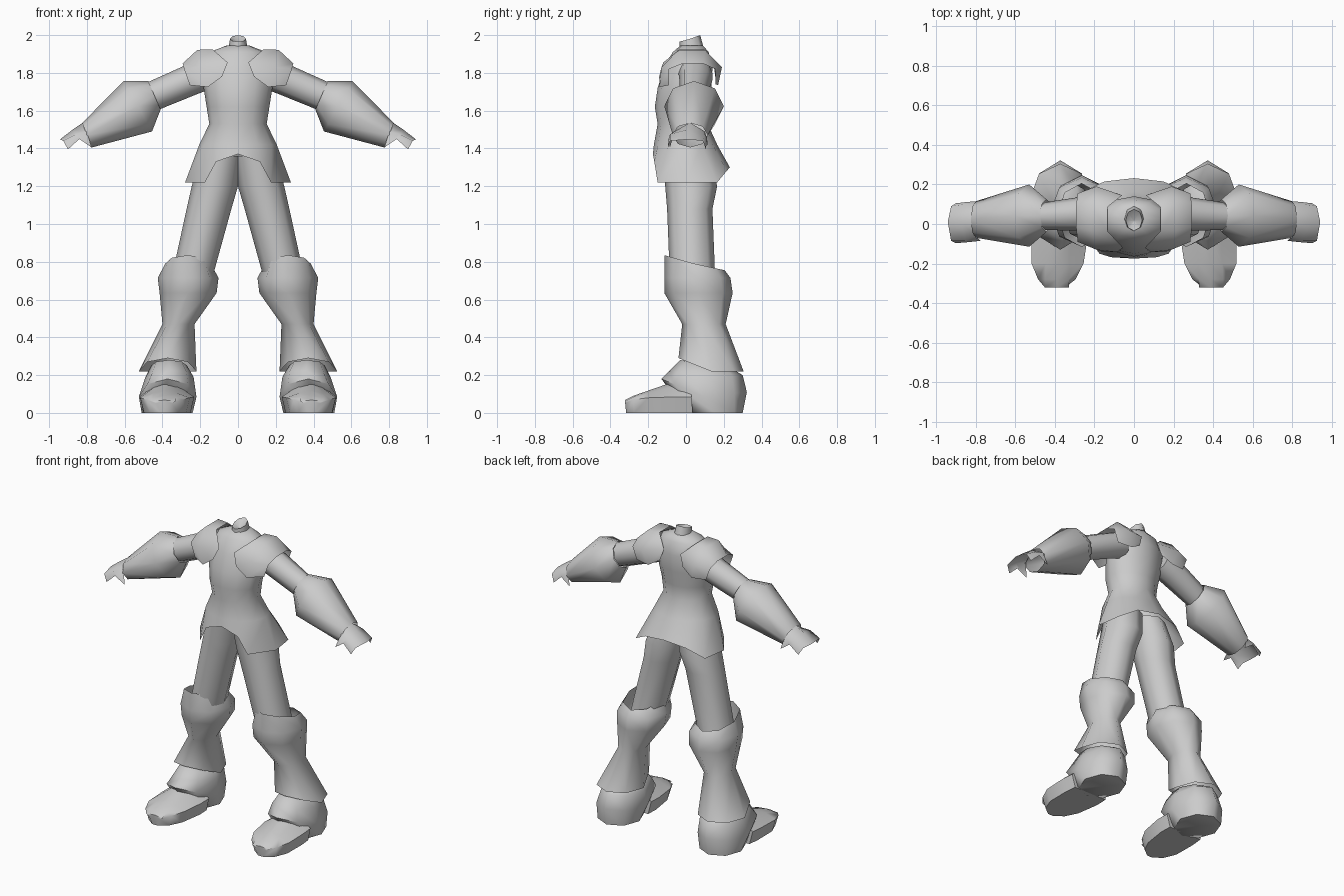
import bpy, bmesh
from math import sin, cos, pi, radians
from mathutils import Vector


def loft(name, rows, closed=True, cap_start=False, cap_end=False, mirror=True):
    """Skin a list of point rows into a smooth low-poly surface."""
    bm = bmesh.new()
    vs = [[bm.verts.new(p) for p in row] for row in rows]
    n = len(rows[0])
    for a, b in zip(vs, vs[1:]):
        for i in range(n if closed else n - 1):
            j = (i + 1) % n
            bm.faces.new((a[i], a[j], b[j], b[i]))
    if cap_start:
        bm.faces.new(vs[0][::-1])
    if cap_end:
        bm.faces.new(vs[-1])
    bmesh.ops.recalc_face_normals(bm, faces=bm.faces)
    for f in bm.faces:
        f.smooth = True
    me = bpy.data.meshes.new(name)
    bm.to_mesh(me)
    bm.free()
    me.set_sharp_from_angle(angle=radians(65))
    ob = bpy.data.objects.new(name, me)
    bpy.context.collection.objects.link(ob)
    if mirror:
        ob.modifiers.new("Mirror", 'MIRROR').use_axis[0] = True
    return ob


def ring(x0, x1, yf, yb, zf, zs=None, zb=None, n=8):
    """Level oval starting at the front; height may differ at front, side and back."""
    zs = zf if zs is None else zs
    zb = zs if zb is None else zb
    pts = []
    for i in range(n):
        t = 2 * pi * i / n
        s, c = sin(t), cos(t)
        z = zs + (zf - zs) * c if c > 0 else zs - (zb - zs) * c
        pts.append(((x0 + x1) / 2 + (x1 - x0) / 2 * s,
                    (yf + yb) / 2 - (yb - yf) / 2 * c, z))
    return pts


def arm_ring(top, bottom, y0, y1, n=8):
    """Oval across the arm, given its top and bottom (x, z) and its y range."""
    a = Vector((top[0], (y0 + y1) / 2, top[1]))
    b = Vector((bottom[0], (y0 + y1) / 2, bottom[1]))
    mid, up, side = (a + b) / 2, (a - b) / 2, Vector((0, (y1 - y0) / 2, 0))
    return [mid + up * cos(2 * pi * i / n) + side * sin(2 * pi * i / n) for i in range(n)]


# Tunic: notched hem, then level rings up to the collar
half = [(0, -.175, 1.37), (.115, -.168, 1.33), (.175, -.15, 1.22), (.28, 0, 1.22),
        (.255, .165, 1.22), (.15, .215, 1.28), (0, .232, 1.3)]
hem = half + [(-x, y, z) for x, y, z in half[5:0:-1]]
body = [(1.42, .205, -.17, .165), (1.53, .152, -.15, .115), (1.62, .166, -.165, .12),
        (1.72, .182, -.15, .135), (1.83, .185, -.115, .14), (1.91, .15, -.07, .12),
        (1.945, .06, -.03, .09)]
loft("tunic", [hem] + [ring(-w, w, f, b, z, n=12) for z, w, f, b in body],
     cap_end=True, mirror=False)

# Neck stump with a sunken top
loft("neck", [ring(-.055, .055, -.035, .1, 1.91, n=8),
              ring(-.042, .042, -.035, .075, 1.965, 1.98, 2.0),
              ring(-.005, .005, .01, .02, 1.955)], cap_end=True, mirror=False)

# Shoulder guards: inner edge, crown, outer edge
loft("shoulder_guard", [
    [(.085, -.142, 1.78), (.055, -.12, 1.855), (.135, -.035, 1.925),
     (.135, .085, 1.925), (.06, .145, 1.855), (.085, .155, 1.78)],
    [(.16, -.14, 1.725), (.19, -.13, 1.83), (.215, -.035, 1.922),
     (.215, .1, 1.922), (.19, .19, 1.83), (.16, .17, 1.735)],
    [(.255, -.09, 1.735), (.285, -.09, 1.82), (.293, -.015, 1.85),
     (.293, .09, 1.85), (.285, .155, 1.82), (.255, .155, 1.74)]], closed=False)

# Upper arm
loft("upper_arm", [arm_ring((.19, 1.88), (.13, 1.72), -.04, .14),
                   arm_ring((.29, 1.835), (.21, 1.69), -.035, .14),
                   arm_ring((.48, 1.75), (.42, 1.605), -.03, .11)],
     cap_start=True, cap_end=True)

# Flared gauntlet
loft("gauntlet", [arm_ring((.475, 1.757), (.41, 1.605), -.04, .125),
                  arm_ring((.605, 1.757), (.455, 1.49), -.115, .2),
                  arm_ring((.825, 1.535), (.775, 1.405), -.07, .115)])

# Hand: open-bottomed mitten shell
loft("hand", [
    [(.775, -.085, 1.405), (.80, -.06, 1.49), (.82, .02, 1.537), (.80, .10, 1.49), (.775, .115, 1.405)],
    [(.84, -.092, 1.45), (.855, -.085, 1.475), (.875, .01, 1.50), (.855, .10, 1.475), (.84, .112, 1.45)],
    [(.90, -.097, 1.395), (.925, -.085, 1.44), (.942, .01, 1.448), (.925, .09, 1.44), (.90, .105, 1.395)]],
    closed=False)

# Trouser legs
loft("thigh", [ring(.14, .355, -.085, .155, .70),
               ring(.035, .272, -.10, .14, 1.08),
               ring(.0, .245, -.11, .165, 1.2),
               ring(-.02, .2, -.12, .13, 1.36)], cap_start=True, cap_end=True)

# Tall boot: tilted knee rim, knee bulge, narrow shin, flared hem
loft("boot_shaft", [ring(.145, .385, -.115, .205, .835, .79, .755),
                    ring(.103, .425, -.115, .235, .715),
                    ring(.113, .415, -.115, .247, .635),
                    ring(.23, .40, -.02, .21, .47),
                    ring(.22, .525, -.04, .305, .29, .22, .22)])

# Heel and ankle wrap
loft("boot_heel", [ring(.27, .46, -.03, .25, .28, .25, .23),
                   ring(.235, .49, -.085, .30, .225, .19, .2),
                   ring(.22, .525, -.13, .322, .18, .085, .11),
                   ring(.24, .51, .0, .30, 0)], cap_start=True, cap_end=True)

# Toe cap: sections running forward
toe = [(.03, .235, .512, .085, .19), (-.05, .232, .52, .085, .17),
       (-.2, .255, .518, .08, .118), (-.28, .295, .485, .07, .09),
       (-.322, .35, .43, .05, .068)]
loft("boot_toe", [[(x0 + .02, y + .005, 0), (x0, y, s), ((x0 + x1) / 2 - .06, y, (s + 2 * t) / 3),
                   ((x0 + x1) / 2, y, t), ((x0 + x1) / 2 + .06, y, (s + 2 * t) / 3),
                   (x1, y, s), (x1 - .02, y + .005, 0)]
                  for y, x0, x1, s, t in toe], cap_start=True, cap_end=True)
